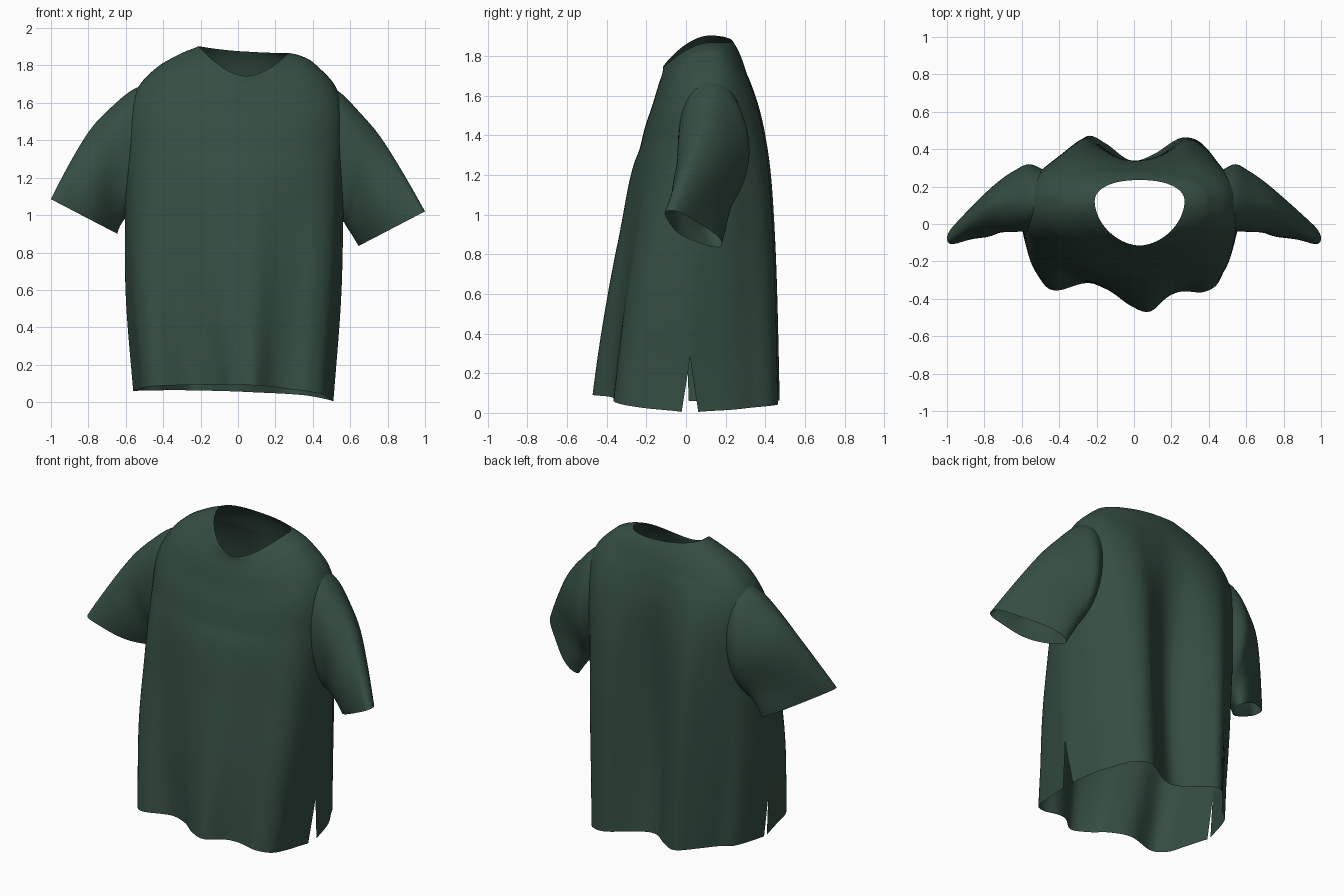
import bpy, bmesh
from math import sin, cos, pi, exp
from mathutils import Vector

cube = bpy.data.objects.get("Cube")
if cube:
    bpy.data.objects.remove(cube, do_unlink=True)

green = bpy.data.materials.new("dark green cloth")
green.use_nodes = True
colour = (0.035, 0.076, 0.056, 1)
green.diffuse_color = colour
bsdf = green.node_tree.nodes["Principled BSDF"]
bsdf.inputs["Base Color"].default_value = colour
bsdf.inputs["Roughness"].default_value = 0.9


def spline(keys, t):
    """Catmull-Rom value along a list of keys, t from 0 to 1."""
    s = t * (len(keys) - 1)
    i = min(int(s), len(keys) - 2)
    f = s - i
    a, b, c, d = (Vector(keys[min(max(i + k, 0), len(keys) - 1)]) for k in (-1, 0, 1, 2))
    return b + 0.5 * f * (c - a + f * (2 * a - 5 * b + 4 * c - d + f * (3 * (b - c) + d - a)))


def add_grid(bm, rows, cols, point):
    """Sheet of quads through point(u, v)."""
    grid = [[bm.verts.new(point(c / cols, r / rows)) for c in range(cols + 1)]
            for r in range(rows + 1)]
    for low, high in zip(grid, grid[1:]):
        for c in range(cols):
            bm.faces.new((low[c], low[c + 1], high[c + 1], high[c]))


def finish(bm, name):
    bmesh.ops.remove_doubles(bm, verts=bm.verts, dist=0.0002)
    bmesh.ops.recalc_face_normals(bm, faces=bm.faces)
    mesh = bpy.data.meshes.new(name)
    bm.to_mesh(mesh)
    bm.free()
    mesh.materials.append(green)
    obj = bpy.data.objects.new(name, mesh)
    bpy.context.collection.objects.link(obj)
    for p in mesh.polygons:
        p.use_smooth = True


# Torso rings: right x, left x, front y, seam y, back y, side z, front z, back z
rings = [
    (-.68, .62, -.32, .02, .46, 0, 0, 0),
    (-.67, .62, -.29, .03, .46, .45, .45, .45),
    (-.63, .59, -.262, .06, .445, .9, .9, .9),
    (-.61, .575, -.25, .09, .42, 1.25, 1.22, 1.23),
    (-.595, .57, -.212, .11, .38, 1.53, 1.42, 1.48),
    (-.53, .52, -.17, .12, .335, 1.69, 1.55, 1.65),
    (-.42, .42, -.14, .12, .295, 1.80, 1.65, 1.76),
    (-.31, .345, -.12, .12, .262, 1.855, 1.71, 1.83),
    (-.21, .27, -.115, .12, .235, 1.885, 1.745, 1.875),
]

# Wavy hem outlines, both running from the left slit to the right slit
front_hem = [(.51, .02), (.48, -.17), (.45, -.30), (.37, -.36), (.26, -.36), (.18, -.39),
             (.08, -.47), (-.03, -.43), (-.12, -.36), (-.25, -.315), (-.42, -.355),
             (-.50, -.29), (-.53, -.15), (-.56, .0)]
back_hem = [(.51, .02), (.47, .2), (.42, .32), (.36, .43), (.25, .46), (.1, .37), (-.02, .34),
            (-.15, .43), (-.25, .47), (-.35, .37), (-.42, .28), (-.5, .2), (-.56, .0)]


def panel(is_front):
    hem = front_hem if is_front else back_hem

    def point(u, v):
        xr, xl, yf, yc, yb, zs, zf, zb = spline([k + (0,) for k in rings], v)[:8]
        a = pi * u
        s, c = max(sin(a), 0), cos(a)
        # boxy body, with the front narrowing to a pointed neckline
        power = 0.84 + (0.26 if is_front else 0.06) * max(0, v - 0.7) / 0.3
        x = (xl + xr) / 2 + (xl - xr) / 2 * abs(c) ** power * (1 if c > 0 else -1)
        y = yc + ((yf if is_front else yb) - yc) * s ** power
        z = zs + ((zf if is_front else zb) - zs) * s * s - 0.018 * c * max(0, v - 0.8) / 0.2
        # hem folds fade out towards the chest
        side_w = max(0, 1 - zs / 1.4)
        back_w = max(0, 1 - (zs / 1.75) ** 2)
        w = side_w if is_front else side_w + (back_w - side_w) * s
        fold = spline(hem, u)
        x += (fold.x - x) * w
        y += (fold.y - y) * w
        if not is_front:  # valley down the spine
            y -= 0.06 * max(0, sin(pi * min(zs / 1.85, 1))) * exp(-(x / 0.16) ** 2)
        # side slits, the right one nearly closed
        gap = 0.042 if c > 0 else 0.014
        y += (-1 if is_front else 1) * gap * max(0, 1 - zs / 0.27) * abs(c) ** 8
        # hem height
        h = 0.005 + 0.055 * u + (0.06 if is_front else 0.025) * s
        z += h * max(0, 1 - zs / 0.9)
        return x, y, z
    return point


bm = bmesh.new()
for is_front in (True, False):
    add_grid(bm, 72, 64, panel(is_front))

# Armholes, hidden under the sleeve roots
holes = []
for f in bm.faces:
    p = f.calc_center_median()
    if abs(p.x) > 0.5 and ((p.y - 0.12) / 0.1) ** 2 + ((p.z - 1.3) / 0.2) ** 2 < 1:
        holes.append(f)
bmesh.ops.delete(bm, geom=holes, context='FACES')
finish(bm, "shirt_body")

# Sleeve rings: top point, bottom point, front depth, back depth
sleeve = [
    (.42, .12, 1.72, .47, .12, 1.08, .15, .15),
    (.54, .12, 1.66, .53, .13, 1.02, .17, .19),
    (.65, .11, 1.55, .565, .13, .965, .165, .16),
    (.76, .08, 1.42, .585, .14, .93, .145, .125),
    (.88, .01, 1.23, .615, .15, .885, .13, .095),
    (1.0, -.075, 1.02, .645, .16, .835, .10, .07),
]


def sleeve_point(side):
    def point(u, v):
        k = spline([r + (0,) for r in sleeve], v)
        top, low = Vector(k[:3]), Vector(k[3:6])
        a = 2 * pi * u
        p = (top + low) / 2 + (top - low) / 2 * cos(a)
        # soft lengthwise folds growing towards the cuff
        ripple = 1 + 0.12 * v * cos(3 * a + 6 * v)
        p.y += (k[7] if sin(a) > 0 else k[6]) * sin(a) * ripple
        if side < 0:  # right sleeve sits slightly higher
            p.z += 0.065 * v
            p.x += 0.03 * sin(pi * v)
        return p.x * side, p.y, p.z
    return point


for side, name in ((1, "left_sleeve"), (-1, "right_sleeve")):
    bm = bmesh.new()
    add_grid(bm, 36, 64, sleeve_point(side))
    finish(bm, name)
